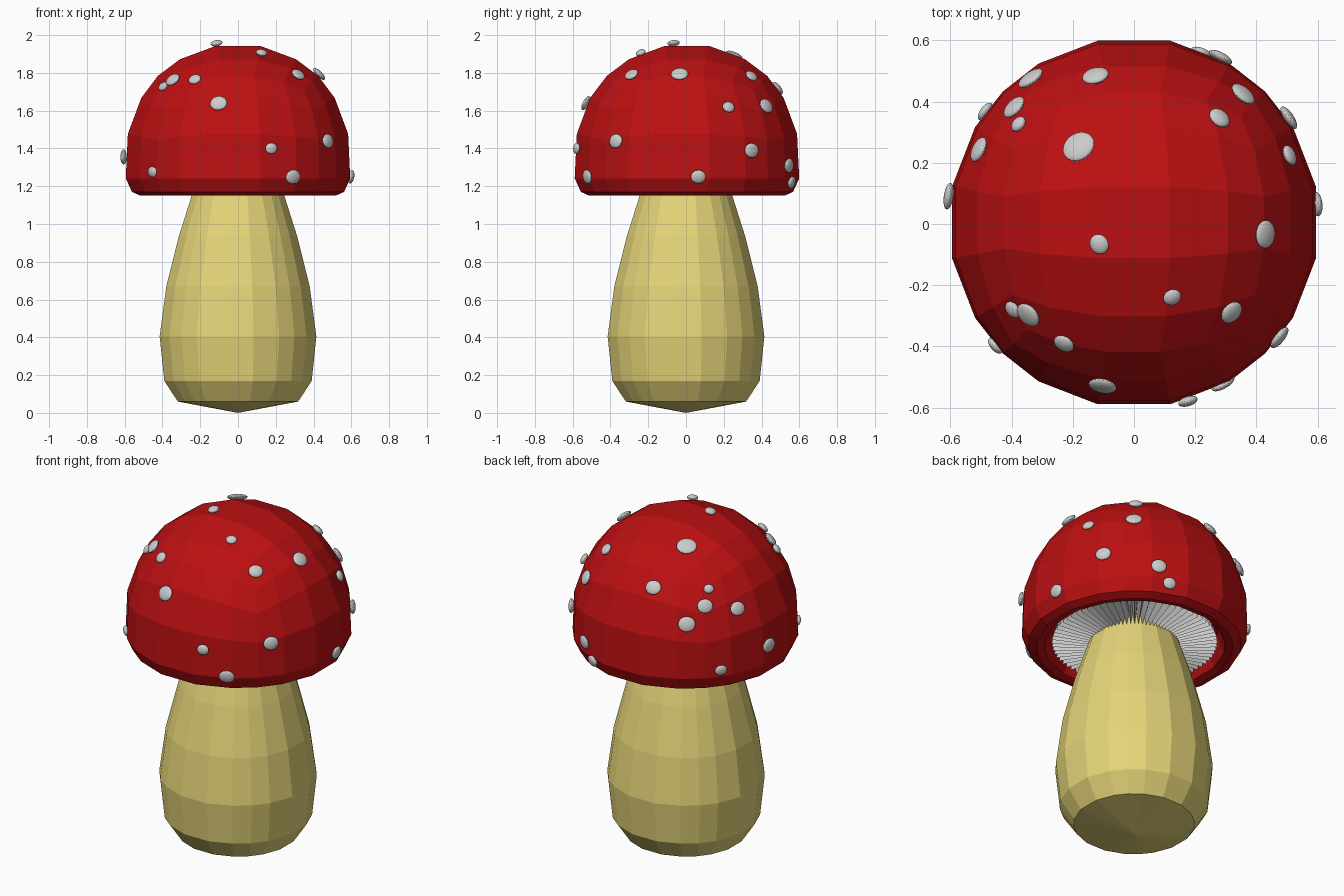
import bpy, bmesh, math
from mathutils import Vector

if "Cube" in bpy.data.objects:
    bpy.data.objects.remove(bpy.data.objects["Cube"])

C = Vector((0, 0.005, 1.36))   # centre of the cap dome
R = 0.606


def material(name, rgb):
    m = bpy.data.materials.new(name)
    m.diffuse_color = (*rgb, 1)
    m.use_nodes = True
    m.node_tree.nodes["Principled BSDF"].inputs["Base Color"].default_value = m.diffuse_color
    return m


RED = material("cap_red", (0.50, 0.005, 0.006))
CREAM = material("stem_cream", (0.78, 0.66, 0.19))
WHITE = material("spot_white", (0.60, 0.60, 0.60))


def finish(bm, name, mat, recalc=True):
    if recalc:
        bmesh.ops.recalc_face_normals(bm, faces=bm.faces)
    me = bpy.data.meshes.new(name)
    bm.to_mesh(me)
    bm.free()
    me.materials.append(mat)
    ob = bpy.data.objects.new(name, me)
    bpy.context.collection.objects.link(ob)
    return ob


# 20 ring angles, spaced like the sides of a 5x5 cube pushed onto a sphere
ANGLES = [math.atan(t) + q * math.pi / 2
          for q in range(4) for t in (-1, -0.6, -0.2, 0.2, 0.6)]


def ring(bm, r, z):
    return [bm.verts.new((r * math.cos(a), r * math.sin(a), z)) for a in ANGLES]


def bridge(bm, a, b):
    n = len(a)
    for i in range(n):
        bm.faces.new((a[i], a[(i + 1) % n], b[(i + 1) % n], b[i]))


def fan(bm, loop, co):
    tip = bm.verts.new(co)
    for i in range(len(loop)):
        bm.faces.new((loop[i], loop[(i + 1) % len(loop)], tip))


# Stem: low-poly lathe with a shallow pointed base
bm = bmesh.new()
profile = [(0.325, 0.06), (0.398, 0.17), (0.423, 0.405), (0.387, 0.67),
           (0.318, 0.94), (0.25, 1.15), (0.20, 1.32)]
rings = [ring(bm, r, z) for r, z in profile]
for a, b in zip(rings, rings[1:]):
    bridge(bm, a, b)
fan(bm, rings[0], (0, 0, 0.0))
fan(bm, rings[-1], (0, 0, 1.34))
finish(bm, "stem", CREAM)

# Cap: cube-sphere dome, lower part removed, then a rolled rim and hollow
bm = bmesh.new()
bmesh.ops.create_cube(bm, size=2)
bmesh.ops.subdivide_edges(bm, edges=bm.edges[:], cuts=4, use_grid_fill=True)
bmesh.ops.delete(bm, geom=[v for v in bm.verts if v.co.z < -0.3], context='VERTS')
low = [v for v in bm.verts if v.co.z < -0.1]
for v in bm.verts:
    v.co = v.co.normalized() * R
for v in low:                       # level the lowest ring
    h = Vector((v.co.x, v.co.y, 0)).normalized() * R
    v.co = Vector((h.x, h.y, -0.118))
loop = sorted(low, key=lambda v: math.atan2(v.co.y, v.co.x))
base = [v.co.copy() for v in loop]
for s, z in [(0.945, 1.17), (0.87, 1.15), (0.80, 1.16), (0.77, 1.20), (0.74, 1.27)]:
    new = [bm.verts.new((c.x * s, c.y * s, z - C.z)) for c in base]
    bridge(bm, loop, new)
    loop = new
fan(bm, loop, (0, 0, 0.1))
bmesh.ops.translate(bm, verts=bm.verts, vec=C)
finish(bm, "cap", RED)

# Gills: pleated ring under the cap
bm = bmesh.new()
N = 144
pairs = []
for i in range(N):
    a = 2 * math.pi * i / N
    fold = i % 2
    pts = [(0.20, 1.23), (0.43, 1.23)] if fold else [(0.235, 1.155), (0.445, 1.175)]
    pairs.append([bm.verts.new((r * math.cos(a), r * math.sin(a) + 0.005, z)) for r, z in pts])
for i in range(N):
    p, q = pairs[i], pairs[(i + 1) % N]
    bm.faces.new((p[0], q[0], q[1], p[1]))   # faces look down
finish(bm, "gills", WHITE, recalc=False)

# Spots: flattened pebbles (x, y, z, radius) lying on the dome
SPOTS = [
    (-.36, -.31, 1.78, .044), (-.41, -.29, 1.74, .03), (-.24, -.41, 1.785, .035),
    (-.105, -.54, 1.645, .046), (.13, -.25, 1.93, .03), (.325, -.295, 1.80, .04),
    (.445, -.035, 1.81, .046), (-.12, -.07, 1.99, .034), (.48, -.375, 1.44, .042),
    (.175, -.575, 1.40, .033), (.29, -.52, 1.25, .042), (-.455, -.40, 1.275, .032),
    (-.60, .09, 1.355, .044), (.60, .065, 1.25, .04), (-.13, .50, 1.73, .044),
    (-.33, .465, 1.55, .047), (-.385, .375, 1.635, .043), (-.37, .32, 1.71, .028),
    (-.19, .265, 1.915, .055), (-.50, .24, 1.60, .043), (-.49, .37, 1.28, .034),
    (.28, .54, 1.31, .042), (.22, .56, 1.22, .036), (.37, .44, 1.635, .045),
    (.29, .36, 1.80, .037), (.51, .35, 1.39, .043), (.52, .23, 1.625, .034)]
bm = bmesh.new()
for x, y, z, r in SPOTS:
    n = (Vector((x, y, z)) - C).normalized()
    made = bmesh.ops.create_icosphere(bm, subdivisions=3, radius=1)["verts"]
    rot = n.to_track_quat('Z', 'Y')
    for v in made:
        v.co = C + n * 0.612 + rot @ Vector((v.co.x * r, v.co.y * r * 0.9, v.co.z * 0.016))
finish(bm, "spots", WHITE)
